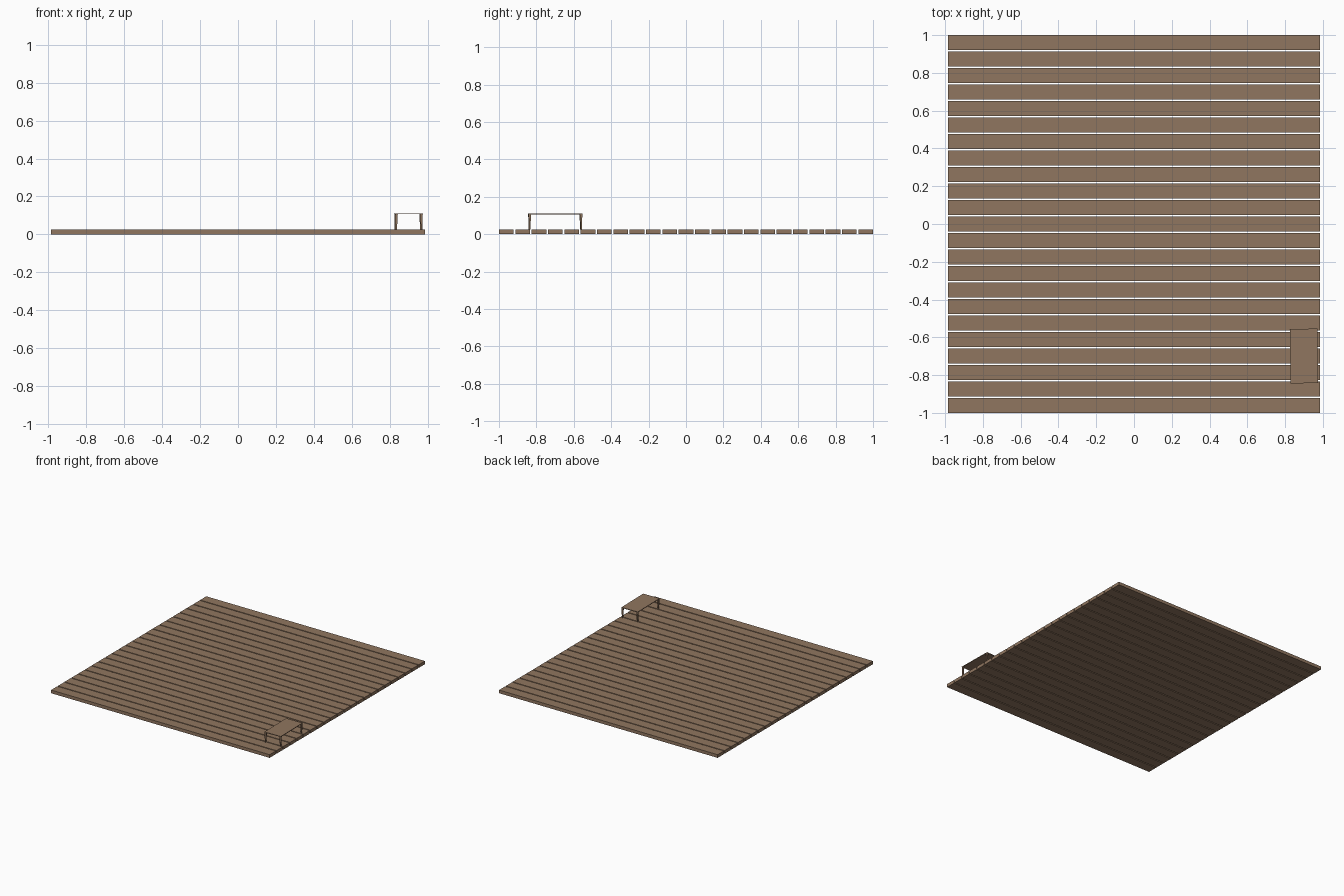
import bpy, bmesh, math
from mathutils import Matrix, Vector

if "Cube" in bpy.data.objects:
    bpy.data.objects.remove(bpy.data.objects["Cube"])

wood = bpy.data.materials.new("brown_wood")
wood.diffuse_color = (0.28, 0.181, 0.115, 1)
wood.use_nodes = True
wood.node_tree.nodes["Principled BSDF"].inputs["Base Color"].default_value = wood.diffuse_color


def tapered_box(name, bottom, top, bottom_size, top_size):
    """Box between two centre points, with its own x/y size at each end."""
    bm = bmesh.new()
    bmesh.ops.create_cube(bm, size=1)
    for v in bm.verts:
        c, s = (top, top_size) if v.co.z > 0 else (bottom, bottom_size)
        v.co = Vector((c[0] + v.co.x * s[0], c[1] + v.co.y * s[1], c[2]))
    me = bpy.data.meshes.new(name)
    bm.to_mesh(me)
    bm.free()
    me.materials.append(wood)
    ob = bpy.data.objects.new(name, me)
    bpy.context.collection.objects.link(ob)
    return ob


# Deck: evenly spaced planks
COUNT, WIDTH, DECK_Z, LENGTH = 23, 0.079, 0.026, 1.972
pitch = (2 - WIDTH) / (COUNT - 1)
for i in range(COUNT):
    y = -1 + WIDTH / 2 + i * pitch
    tapered_box(f"plank_{i + 1}", (0, y, 0), (0, y, DECK_Z),
                (LENGTH, WIDTH), (LENGTH, WIDTH))

# Low table, turned very slightly on the deck
place = Matrix.Translation((0.9, -0.699, 0)) @ Matrix.Rotation(math.radians(1), 4, "Z")
W, L, TOP_Z, THICK = 0.146, 0.288, 0.111, 0.005
table_top = tapered_box("table_top", (0, 0, TOP_Z - THICK), (0, 0, TOP_Z), (W, L), (W, L))
table_top.matrix_world = place

# Legs: thicker at the top, narrowing to the deck
for sx, side in ((-1, "left"), (1, "right")):
    for sy, end in ((-1, "front"), (1, "back")):
        leg = tapered_box(f"table_leg_{end}_{side}",
                          (sx * (W / 2 - 0.006), sy * (L / 2 - 0.006), DECK_Z),
                          (sx * (W / 2 - 0.007), sy * (L / 2 - 0.007), TOP_Z - THICK),
                          (0.007, 0.007), (0.013, 0.013))
        leg.matrix_world = place
